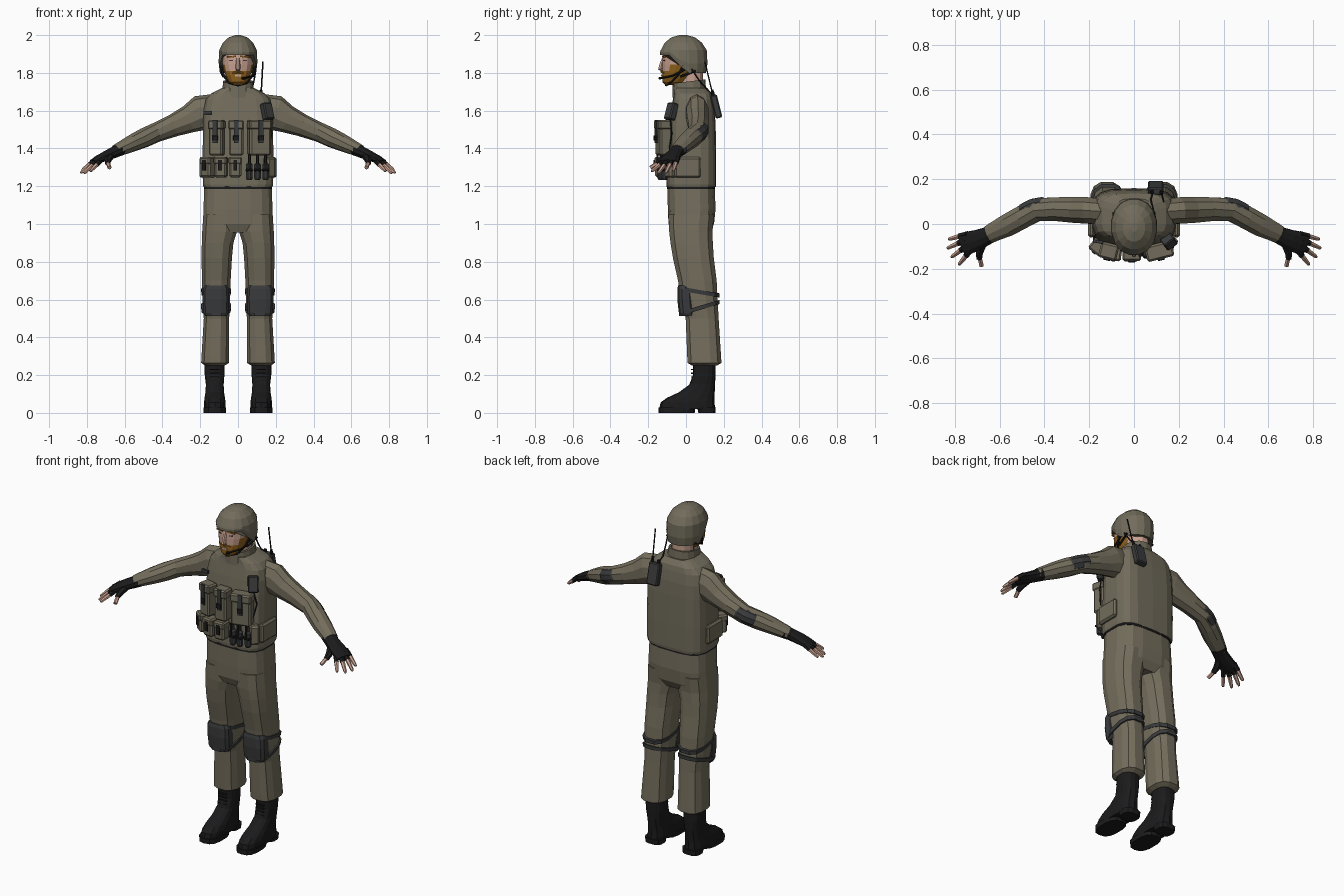
import bpy, bmesh, math
from mathutils import Vector, Matrix, Euler


def colour(name, r, g, b):
    m = bpy.data.materials.new(name)
    m.diffuse_color = (r, g, b, 1)
    return m


CLOTH = colour("olive_cloth", 0.175, 0.155, 0.108)
VEST = colour("olive_vest", 0.165, 0.148, 0.104)
BLACK = colour("black", 0.011, 0.011, 0.012)
GREY = colour("dark_grey", 0.042, 0.043, 0.045)
SKIN = colour("skin", 0.58, 0.36, 0.28)
HAIR = colour("ginger_beard", 0.28, 0.12, 0.012)


def finish(name, bm, mat, mirror=False):
    bmesh.ops.recalc_face_normals(bm, faces=bm.faces[:])
    me = bpy.data.meshes.new(name)
    bm.to_mesh(me)
    bm.free()
    me.materials.append(mat)
    ob = bpy.data.objects.new(name, me)
    bpy.context.collection.objects.link(ob)
    if mirror:
        mod = ob.modifiers.new("mirror", 'MIRROR')
        mod.use_mirror_merge = False
    return ob


def skin_rings(name, rings, mat, mirror):
    """Bridge equal-length rings of points and cap both ends."""
    bm = bmesh.new()
    vs = [[bm.verts.new(p) for p in r] for r in rings]
    n = len(vs[0])
    for a, b in zip(vs, vs[1:]):
        for i in range(n):
            j = (i + 1) % n
            bm.faces.new((a[i], a[j], b[j], b[i]))
    bm.faces.new(vs[0])
    bm.faces.new(vs[-1])
    return finish(name, bm, mat, mirror)


def loft(name, rows, mat, n=14, p=2.5, mirror=False, tilt=0.0):
    """Stack of rounded-rectangle rings: rows of (z, cx, cy, rx, ry)."""
    rings = []
    for z, cx, cy, rx, ry in rows:
        ring = []
        for i in range(n):
            a = (i + 0.5) * 2 * math.pi / n
            c, s = math.cos(a), math.sin(a)
            dx = rx * math.copysign(abs(c) ** (2 / p), c)
            dy = ry * math.copysign(abs(s) ** (2 / p), s)
            ring.append((cx + dx, cy + dy, z + tilt * dy))
        rings.append(ring)
    return skin_rings(name, rings, mat, mirror)


def tube(name, path, mat, n=8, mirror=False):
    """Tube along a path of (x, y, z, horizontal radius, vertical radius)."""
    pts = [Vector(q[:3]) for q in path]
    rings = []
    for k, q in enumerate(path):
        t = (pts[min(k + 1, len(pts) - 1)] - pts[max(k - 1, 0)]).normalized()
        s = t.cross(Vector((0, 0, 1)) if abs(t.z) < 0.95 else Vector((1, 0, 0))).normalized()
        u = s.cross(t)
        rings.append([pts[k] + s * q[3] * math.cos(a) + u * q[4] * math.sin(a)
                      for a in [(i + 0.5) * 2 * math.pi / n for i in range(n)]])
    return skin_rings(name, rings, mat, mirror)


def wire(name, pts, r, mat, mirror=False, n=6):
    return tube(name, [(*q, r, r) for q in pts], mat, n, mirror)


def box(name, c, size, mat, rot=(0, 0, 0), bevel=0.006, mirror=False):
    bm = bmesh.new()
    bmesh.ops.create_cube(bm, size=1, matrix=Matrix.Diagonal((*size, 1)))
    if bevel:
        bmesh.ops.bevel(bm, geom=bm.edges[:], offset=bevel, segments=1, affect='EDGES')
    turn = Euler([math.radians(a) for a in rot]).to_matrix().to_4x4()
    bm.transform(Matrix.Translation(c) @ turn)
    return finish(name, bm, mat, mirror)


# --- trousers: each row is z, inner x, outer x, front y, back y
LEG = [(0.25, 0.07, 0.175, 0.03, 0.165), (0.265, 0.045, 0.197, 0.006, 0.19),
       (0.30, 0.045, 0.195, 0.004, 0.188), (0.50, 0.045, 0.183, -0.004, 0.175),
       (0.60, 0.04, 0.19, -0.03, 0.17), (0.70, 0.037, 0.193, -0.045, 0.165),
       (0.82, 0.03, 0.195, -0.072, 0.15), (0.90, 0.022, 0.194, -0.085, 0.145),
       (0.96, 0.003, 0.192, -0.092, 0.143), (1.05, 0.0, 0.186, -0.096, 0.152)]
loft("trouser_leg", [(z, (a + b) / 2, (f + k) / 2, (b - a) / 2, (k - f) / 2)
                     for z, a, b, f, k in LEG], CLOTH, 12, 2.6, True)
loft("trouser_seat", [(0.955, 0, 0.025, 0.12, 0.10), (1.0, 0, 0.028, 0.187, 0.122),
                      (1.08, 0, 0.03, 0.185, 0.128), (1.21, 0, 0.027, 0.18, 0.126)],
     CLOTH, 16, 3.2)
loft("belt", [(1.185, 0, 0.027, 0.183, 0.129), (1.2, 0, 0.027, 0.183, 0.129)], BLACK, 16, 3.2)

# --- knee pads and their straps
loft("knee_pad", [(0.512, 0.117, 0.01, 0.058, 0.04), (0.53, 0.117, 0.006, 0.068, 0.045),
                  (0.60, 0.117, 0.0, 0.072, 0.047), (0.655, 0.117, -0.002, 0.07, 0.045),
                  (0.675, 0.117, -0.005, 0.06, 0.038)], GREY, 12, 3.2, True)
for z, t in ((0.64, -0.17), (0.555, 0.3)):
    loft("knee_strap", [(z - 0.011, 0.116, 0.07, 0.079, 0.11),
                        (z + 0.011, 0.116, 0.07, 0.081, 0.111)], GREY, 12, 2.6, True, t)

# --- boots
loft("boot", [(0.02, 0.123, 0.006, 0.058, 0.148), (0.055, 0.123, 0.008, 0.058, 0.143),
              (0.08, 0.123, 0.025, 0.055, 0.125), (0.11, 0.123, 0.058, 0.05, 0.094),
              (0.15, 0.123, 0.086, 0.048, 0.068), (0.20, 0.124, 0.096, 0.053, 0.06),
              (0.28, 0.125, 0.097, 0.055, 0.06)], BLACK, 14, 2.7, True)
loft("boot_sole", [(0.0, 0.123, -0.05, 0.06, 0.096), (0.028, 0.123, -0.048, 0.062, 0.098)],
     BLACK, 14, 2.7, True)
loft("boot_heel", [(0.0, 0.123, 0.11, 0.052, 0.046), (0.03, 0.123, 0.108, 0.056, 0.05)],
     BLACK, 12, 3, True)
for k in range(5):
    box("boot_lace", (0.123, 0.032 - 0.0, 0.15 + 0.02 * k), (0.05, 0.012, 0.006), BLACK,
        bevel=0, mirror=True)

# --- vest, collar and neck
loft("vest", [(1.195, 0, 0.028, 0.184, 0.13), (1.21, 0, 0.028, 0.188, 0.132),
              (1.35, 0, 0.03, 0.189, 0.13), (1.52, 0, 0.033, 0.187, 0.124),
              (1.60, 0, 0.036, 0.184, 0.116), (1.66, 0, 0.037, 0.172, 0.106),
              (1.69, 0, 0.036, 0.145, 0.10), (1.72, 0, 0.025, 0.085, 0.088)], VEST, 18, 3.6)
loft("collar", [(1.68, 0, 0.018, 0.088, 0.09), (1.755, 0, 0.016, 0.08, 0.086),
                (1.755, 0, 0.016, 0.068, 0.074), (1.70, 0, 0.016, 0.064, 0.07)],
     VEST, 14, 2.3, tilt=0.12)
loft("neck", [(1.69, 0, 0.03, 0.058, 0.062), (1.85, 0, 0.025, 0.06, 0.068)], SKIN, 12, 2)
box("chest_patch", (-0.16, -0.079, 1.59), (0.045, 0.012, 0.018), GREY, (-4, 0, -10), 0)

# --- head: beard colour on the lower face and the sideburns
head = loft("head", [(1.737, 0, -0.07, 0.03, 0.042), (1.752, 0, -0.06, 0.05, 0.066),
                     (1.785, 0, -0.045, 0.067, 0.083), (1.81, 0, -0.035, 0.075, 0.09),
                     (1.845, 0, -0.022, 0.083, 0.104), (1.875, 0, -0.018, 0.085, 0.107),
                     (1.92, 0, -0.015, 0.085, 0.105)], SKIN, 16, 2.3)
head.data.materials.append(HAIR)
for f in head.data.polygons:
    c = f.center
    if c.y < 0.015 and (c.z < 1.80 or (c.z < 1.85 and abs(c.x) > 0.066)):
        f.material_index = 1
wire("moustache", [(-0.034, -0.113, 1.797), (0, -0.128, 1.806), (0.034, -0.113, 1.797)], 0.007, HAIR)
box("mouth", (0, -0.129, 1.787), (0.032, 0.006, 0.01), SKIN, bevel=0)
tube("nose", [(0, -0.118, 1.882, 0.008, 0.008), (0, -0.13, 1.845, 0.012, 0.012),
              (0, -0.132, 1.822, 0.018, 0.012), (0, -0.122, 1.812, 0.012, 0.008)], SKIN, 6)
box("eyebrow", (0.036, -0.117, 1.886), (0.045, 0.012, 0.008), HAIR, (0, 4, 12), 0, True)
box("eye", (0.036, -0.116, 1.866), (0.022, 0.006, 0.007), GREY, (0, 0, 14), 0, True)

# --- helmet with raised front rim, straps and microphone
helmet = loft("helmet", [(1.80, 0, -0.01, 0.098, 0.118), (1.85, 0, -0.01, 0.104, 0.126),
                         (1.92, 0, -0.012, 0.101, 0.124), (1.96, 0, -0.014, 0.082, 0.10),
                         (1.988, 0, -0.015, 0.05, 0.064), (2.0, 0, -0.015, 0.015, 0.02)],
              VEST, 16, 2.1)
for v in helmet.data.vertices:
    if v.co.z < 1.87:
        upper = v.co.z > 1.82
        if v.co.y < -0.05:
            v.co.z = 1.91 if upper else 1.895
            v.co.y -= 0.004 if upper else 0.012
        elif v.co.y < -0.01:
            v.co.z = 1.87 if upper else 1.84
wire("chin_strap", [(0.092, -0.015, 1.84), (0.078, -0.04, 1.79), (0.05, -0.08, 1.75),
                    (0, -0.105, 1.735)], 0.007, BLACK, True)
wire("rear_strap", [(0.092, 0.05, 1.81), (0.078, -0.03, 1.78)], 0.006, BLACK, True)
wire("microphone_arm", [(0.09, 0.0, 1.82), (0.08, -0.07, 1.785), (0.035, -0.135, 1.772)], 0.005, BLACK)
box("microphone", (0.03, -0.138, 1.772), (0.022, 0.016, 0.014), BLACK, bevel=0.004)

# --- sleeves and elbow pads
tube("sleeve", [(0.13, 0.055, 1.60, 0.058, 0.088), (0.20, 0.06, 1.587, 0.062, 0.094),
                (0.26, 0.062, 1.555, 0.06, 0.074), (0.34, 0.066, 1.522, 0.056, 0.06),
                (0.43, 0.064, 1.486, 0.053, 0.052), (0.50, 0.03, 1.455, 0.054, 0.052),
                (0.56, -0.003, 1.428, 0.053, 0.046), (0.645, -0.045, 1.388, 0.042, 0.034)],
     CLOTH, 10, True)
tube("elbow_pad", [(0.385, 0.078, 1.508, 0.034, 0.034), (0.405, 0.074, 1.5, 0.049, 0.046),
                   (0.445, 0.064, 1.482, 0.052, 0.048), (0.485, 0.046, 1.465, 0.05, 0.046),
                   (0.505, 0.036, 1.456, 0.034, 0.034)], GREY, 10, True)

# --- fingerless gloves and bare fingers
tube("glove", [(0.622, -0.033, 1.397, 0.045, 0.036), (0.655, -0.053, 1.38, 0.041, 0.031),
               (0.70, -0.072, 1.36, 0.048, 0.027), (0.74, -0.084, 1.342, 0.053, 0.021),
               (0.768, -0.094, 1.328, 0.049, 0.014)], BLACK, 10, True)
FINGERS = [((0.762, -0.05, 1.335), (0.827, -0.068, 1.282)), ((0.766, -0.078, 1.33), (0.833, -0.108, 1.27)),
           ((0.758, -0.106, 1.325), (0.815, -0.148, 1.268)), ((0.738, -0.128, 1.325), (0.782, -0.182, 1.278))]
for a, b in FINGERS:
    a, b = Vector(a), Vector(b)
    rows = [(*a.lerp(b, t), r, r) for t, r in ((-0.2, 0.013), (0.5, 0.0115), (0.9, 0.009), (1, 0.005))]
    tube("finger", rows, SKIN, 6, True)
    tube("glove_finger", [(*a.lerp(b, t), 0.0145, 0.0145) for t in (-0.3, 0.25)], BLACK, 6, True)
tube("thumb_sleeve", [(0.675, -0.085, 1.362, 0.022, 0.02), (0.69, -0.13, 1.335, 0.018, 0.018),
                      (0.69, -0.155, 1.32, 0.014, 0.014)], BLACK, 6, True)
wire("thumb", [(0.69, -0.145, 1.325), (0.68, -0.187, 1.298)], 0.011, SKIN, True)

# --- upper magazine pouches with straps and buckles
for x, y, w, turn in ((-0.112, -0.118, 0.074, -14), (-0.01, -0.126, 0.076, 0), (0.112, -0.118, 0.115, 14)):
    place = Matrix.Translation((x, y, 1.455)) @ Matrix.Rotation(math.radians(turn), 4, 'Z')
    r = (0, 0, turn)
    box("magazine_pouch", place @ Vector((0, 0, 0)), (w, 0.066, 0.185), VEST, r, 0.009)
    box("pouch_flap", place @ Vector((0, -0.004, 0.07)), (w + 0.008, 0.07, 0.05), VEST, r, 0.008)
    box("pouch_strap", place @ Vector((0, -0.038, 0.035)), (0.024, 0.008, 0.12), GREY, r, 0)
    box("pouch_buckle", place @ Vector((0, -0.041, 0.0)), (0.032, 0.009, 0.028), BLACK, r, 0.002)

# --- lower belt pouches and side pouches
for x, y, turn in ((-0.158, -0.10, -38), (-0.09, -0.128, -8), (-0.015, -0.132, 0)):
    place = Matrix.Translation((x, y, 1.3)) @ Matrix.Rotation(math.radians(turn), 4, 'Z')
    r = (0, 0, turn)
    box("belt_pouch", place @ Vector((0, 0, 0)), (0.066, 0.062, 0.105), VEST, r, 0.01)
    box("belt_pouch_flap", place @ Vector((0, -0.003, 0.036)), (0.07, 0.064, 0.04), VEST, r, 0.008)
    box("belt_pouch_strap", place @ Vector((0, -0.035, 0.01)), (0.02, 0.008, 0.055), BLACK, r, 0)
box("side_pouch", (0.19, 0.01, 1.3), (0.03, 0.14, 0.11), VEST, bevel=0.01, mirror=True)
box("corner_pouch", (0.165, -0.08, 1.3), (0.055, 0.05, 0.11), VEST, (0, 0, 38), 0.01)

# --- grenades on the belt
for x, y in ((0.06, -0.133), (0.103, -0.13), (0.146, -0.115)):
    loft("grenade", [(1.232, x, y, 0.014, 0.014), (1.245, x, y, 0.019, 0.019), (1.315, x, y, 0.019, 0.019),
                     (1.325, x, y, 0.009, 0.009), (1.365, x, y, 0.009, 0.009)], GREY, 8, 2)
    box("grenade_lever", (x, y - 0.019, 1.33), (0.01, 0.007, 0.075), BLACK, bevel=0)
    box("grenade_band", (x, y, 1.285), (0.041, 0.041, 0.016), BLACK, bevel=0.006)

# --- chest device, back radio, aerial and cables
box("chest_device", (0.155, -0.078, 1.595), (0.058, 0.04, 0.092), GREY, (-18, 0, 38), 0.006)
wire("chest_cable", [(0.16, -0.085, 1.56), (0.178, -0.075, 1.48), (0.16, -0.09, 1.39)], 0.004, BLACK)
box("radio", (0.097, 0.16, 1.622), (0.07, 0.036, 0.125), GREY, (14, 0, 0), 0.006)
box("radio_knob", (0.08, 0.143, 1.692), (0.016, 0.016, 0.022), BLACK, (14, 0, 0), 0.003)
wire("aerial_base", [(0.121, 0.146, 1.67), (0.123, 0.138, 1.71)], 0.008, BLACK)
wire("aerial", [(0.123, 0.138, 1.70), (0.132, 0.1, 1.86)], 0.004, BLACK)
wire("headset_cable", [(0.095, 0.03, 1.82), (0.085, 0.07, 1.76), (0.075, 0.11, 1.715),
                       (0.085, 0.142, 1.68)], 0.004, BLACK)
